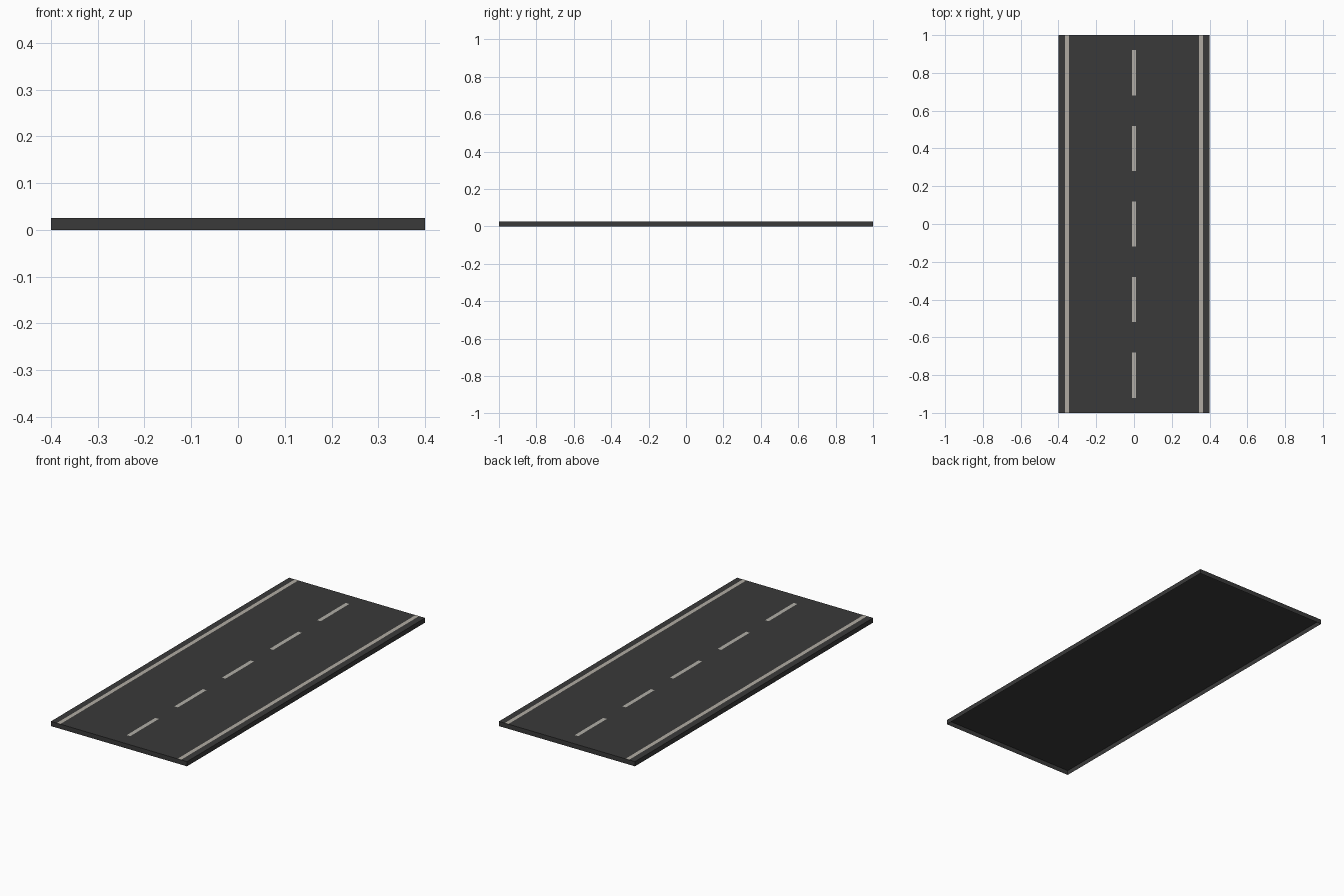
import bpy
import bmesh

cube = bpy.data.objects.get("Cube")
if cube:
    bpy.data.objects.remove(cube, do_unlink=True)


def material(name, color):
    m = bpy.data.materials.new(name)
    m.use_nodes = True
    m.diffuse_color = (*color, 1)
    bsdf = m.node_tree.nodes["Principled BSDF"]
    bsdf.inputs["Base Color"].default_value = (*color, 1)
    bsdf.inputs["Roughness"].default_value = 0.9
    return m


def stripe(name, length, center, mat):
    """Flat painted strip lying just above the road."""
    bpy.ops.mesh.primitive_plane_add(size=1, location=center)
    ob = bpy.context.object
    ob.name = name
    ob.scale = (LINE, length, 1)
    bpy.ops.object.transform_apply(location=False, rotation=False, scale=True)
    ob.data.materials.append(mat)


asphalt = material("asphalt dark grey", (0.042, 0.042, 0.042))
edge_paint = material("edge line warm grey", (0.44, 0.41, 0.36))
dash_paint = material("centre line pale grey", (0.44, 0.42, 0.38))

LENGTH, WIDTH, THICK = 2.0, 0.8, 0.025
LIFT = 0.0006
LINE = 0.021

# Road slab: a shallow shell, open underneath
bpy.ops.mesh.primitive_cube_add(size=1, location=(0, 0, THICK / 2))
slab = bpy.context.object
slab.name = "road_slab"
slab.scale = (WIDTH, LENGTH, THICK)
bpy.ops.object.transform_apply(location=False, rotation=False, scale=True)
slab.data.materials.append(asphalt)
bm = bmesh.new()
bm.from_mesh(slab.data)
bm.normal_update()
underside = [f for f in bm.faces if f.normal.z < -0.5]
bmesh.ops.delete(bm, geom=underside, context='FACES_ONLY')
bm.to_mesh(slab.data)
bm.free()

# Solid lines along both edges
for side, x in (("left", 0.355), ("right", -0.355)):
    stripe(side + "_edge_line", LENGTH, (x, 0, THICK + LIFT), edge_paint)

# Dashed centre line
for i in range(5):
    stripe(f"centre_dash_{i + 1}", 0.24, (0, (i - 2) * 0.4, THICK + LIFT), dash_paint)
